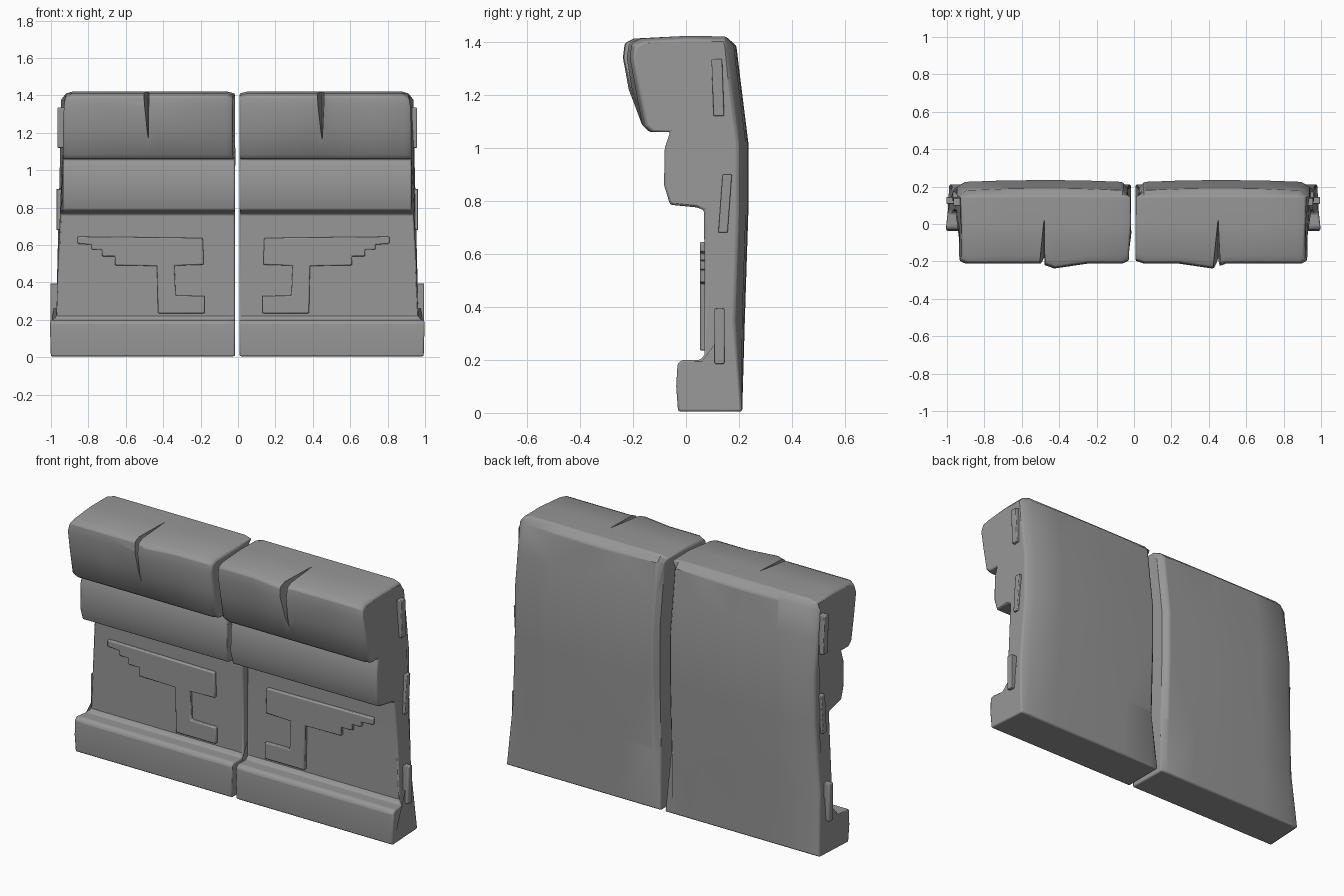
import bpy, bmesh, math
from mathutils import Vector

if "Cube" in bpy.data.objects:
    bpy.data.objects.remove(bpy.data.objects["Cube"])

stone = bpy.data.materials.new("grey stone")
stone.diffuse_color = (0.31, 0.31, 0.31, 1)
stone.use_nodes = True
stone.node_tree.nodes["Principled BSDF"].inputs["Base Color"].default_value = stone.diffuse_color

# side outline of one half (y, z), front first, and its outer edge (z, x)
PROFILE = [(-.03, .005), (-.037, .10), (-.032, .185), (-.015, .2), (.055, .2), (.07, .22),
           (.07, .50), (.068, .765), (.04, .775), (-.06, .785), (-.083, .86), (-.08, 1.0),
           (-.06, 1.06), (-.14, 1.06), (-.165, 1.085), (-.19, 1.22), (-.212, 1.34), (-.205, 1.395),
           (-.17, 1.412), (.0, 1.422), (.15, 1.42), (.19, 1.385), (.21, 1.22), (.235, 1.02),
           (.235, .75), (.222, .35), (.212, .005)]
EDGE = [(0, .98), (.2, .985), (.22, .968), (.78, .94), (1.33, .94), (1.395, .93), (1.45, .90)]
STATIONS = [0, .05, .25, .44, .52, .75, .95, 1]


def outer(z):
    for (z0, x0), (z1, x1) in zip(EDGE, EDGE[1:]):
        if z <= z1:
            return x0 + (x1 - x0) * max(0, z - z0) / (z1 - z0)
    return EDGE[-1][1]


def finish(ob):
    ob.data.materials.append(stone)
    bpy.context.view_layer.objects.active = ob
    for o in bpy.context.selected_objects:
        o.select_set(False)
    ob.select_set(True)
    bpy.ops.object.shade_smooth_by_angle(angle=math.radians(35))
    return ob


def make(name, rings, bevel=0):
    """Join equal rings of points into a closed solid."""
    bm = bmesh.new()
    rows = [[bm.verts.new(p) for p in r] for r in rings]
    n = len(rows[0])
    for a, b in zip(rows, rows[1:]):
        for i in range(n):
            bm.faces.new((a[i], a[(i + 1) % n], b[(i + 1) % n], b[i]))
    bm.faces.new(rows[0])
    bm.faces.new(rows[-1][::-1])
    bmesh.ops.recalc_face_normals(bm, faces=bm.faces)
    me = bpy.data.meshes.new(name)
    bm.to_mesh(me)
    bm.free()
    ob = bpy.data.objects.new(name, me)
    bpy.context.collection.objects.link(ob)
    if bevel:
        m = ob.modifiers.new("worn edges", 'BEVEL')
        m.width, m.segments, m.limit_method = bevel, 2, 'ANGLE'
        m.angle_limit = math.radians(40)
    return ob


def body_point(s, y, z, side, shift):
    end = 1 if s in (0, 1) else 0
    xo = outer(z) + (.013 if y < 0 and z < .21 else 0)
    if end and y < 0 and z > .7:            # front corners pulled in
        xo -= .012
    xi = .008 + (.02 if s == 0 and y > .15 and z > .2 else 0)   # back edge at the seam
    if s == 0 and y < -.1:
        xi += .012 if side < 0 else 0
    x = xi + s * (xo - xi)
    if y > .15 and z > .2:                  # back swells toward the middle
        y -= .028 * end + .012 * abs(2 * s - 1) ** 2
    if y < -.1 and end:
        y += .015
    if s == .44 and y < -.15 and z > 1.2:   # raised lip beside the split
        y -= .026
    if z > 1.38:
        z -= .012 * end
    return (side * x + shift, y, z)


# plaque relief outline on the right half
RELIEF = [(.14, .638), (.81, .645), (.81, .607), (.735, .602), (.735, .575), (.68, .575),
          (.68, .54), (.61, .54), (.61, .492), (.385, .488), (.38, .235), (.13, .235),
          (.13, .328), (.285, .33), (.292, .49), (.135, .495)]

for side, label, shift in ((1, "right", 0), (-1, "left", -.008)):
    # wall half: base, panel, band and overhanging head
    wall = make(label + "_wall_half",
                [[body_point(s, y, z, side, shift) for y, z in PROFILE] for s in STATIONS], .008)

    # tapering split cut into the head
    a, b, tip = (.415, .465, .45) if side > 0 else (.515, .475, .48)
    a, b, tip = side * a, side * b, side * tip
    cut = make(label + "_split_cutter",
               [[(a, -.27, 1.45), (b, -.27, 1.45), (tip, -.27, 1.05)],
                [(tip - .0005, .05, 1.45), (tip + .0005, .05, 1.45), (tip, .05, 1.449)]])
    cut.hide_render = True
    cut.hide_viewport = True
    m = wall.modifiers.new("split", 'BOOLEAN')
    m.operation, m.object, m.solver = 'DIFFERENCE', cut, 'EXACT'
    finish(wall)

    # stepped relief on the panel
    dx = 0 if side > 0 else -.048
    finish(make(label + "_stepped_relief",
                [[(side * x + dx, y, z) for x, z in RELIEF] for y in (.052, .09)], .006))

    # three small pegs on the outer side
    for name, y0, y1, z0, z1, x, lean in (("lower", .108, .145, .185, .395, .994, 0),
                                          ("middle", .13, .165, .68, .90, .963, .008),
                                          ("upper", .10, .14, 1.12, 1.335, .957, -.004)):
        ring = [(y0 - lean, z0), (y1 - lean, z0), (y1 + lean, z1), (y0 + lean, z1)]
        finish(make(f"{label}_{name}_peg",
                    [[(side * px + shift, y, z) for y, z in ring] for px in (.90, x)], .004))
